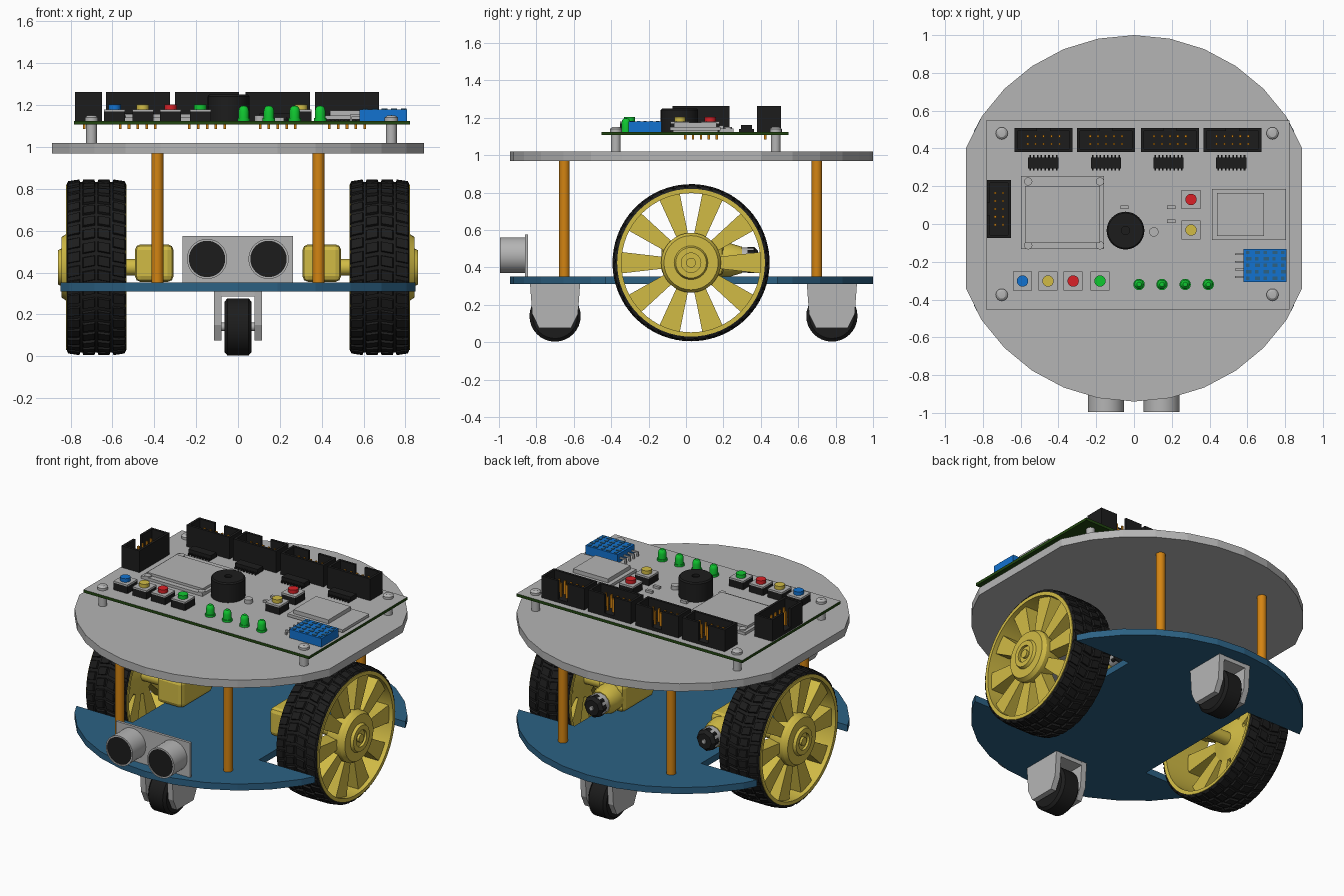
import bpy, bmesh, math
from mathutils import Matrix, Vector

if "Cube" in bpy.data.objects:
    bpy.data.objects.remove(bpy.data.objects["Cube"])

def material(name, rgb):
    m = bpy.data.materials.new(name)
    m.diffuse_color = (*rgb, 1)
    m.use_nodes = True
    m.node_tree.nodes["Principled BSDF"].inputs["Base Color"].default_value = m.diffuse_color
    return m

GREY = material("light grey", (.46, .46, .46))
BLACK = material("black", (.012, .012, .012))
YELLOW = material("yellow", (.64, .50, .06))
ORANGE = material("orange", (.65, .23, .006))
NAVY = material("steel blue", (.025, .12, .23))
BLUE = material("bright blue", (.006, .17, .63))
RED = material("red", (.70, .015, .02))
GREEN = material("green", (.005, .58, .03))
BOARD = material("dark green", (.015, .06, .005))

def finish(name, bm, mat, smooth=False, bevel=0):
    bmesh.ops.recalc_face_normals(bm, faces=bm.faces)
    me = bpy.data.meshes.new(name)
    bm.to_mesh(me)
    bm.free()
    me.materials.append(mat)
    if smooth:
        me.shade_smooth()
        me.set_sharp_from_angle(angle=math.radians(32))
    ob = bpy.data.objects.new(name, me)
    bpy.context.collection.objects.link(ob)
    if bevel:
        mod = ob.modifiers.new("bevel", 'BEVEL')
        mod.width, mod.segments = bevel, 2
    return ob

def box(bm, x, y, z):
    c = Vector([(a + b) / 2 for a, b in (x, y, z)])
    s = Matrix.Diagonal((x[1] - x[0], y[1] - y[0], z[1] - z[0], 1))
    bmesh.ops.create_cube(bm, size=1, matrix=Matrix.Translation(c) @ s)

def block(name, mat, *boxes, bevel=0):
    bm = bmesh.new()
    for b in boxes:
        box(bm, *b)
    return finish(name, bm, mat, bevel=bevel)

def prism(bm, pts, axis, a, b):
    # extrude a 2D outline along x or z
    put = (lambda p, h: (h, *p)) if axis == 'x' else (lambda p, h: (*p, h))
    f = bm.faces.new([bm.verts.new(put(p, a)) for p in pts])
    r = bmesh.ops.extrude_face_region(bm, geom=[f])
    d = Vector(put((0, 0), b - a))
    bmesh.ops.translate(bm, vec=d, verts=[v for v in r['geom'] if isinstance(v, bmesh.types.BMVert)])

def lathe(name, mat, pts, axis, loc, segs=24, ring=False):
    # revolve (radius, height) points about an axis through loc
    bm = bmesh.new()
    o = Vector(loc)
    rows = []
    for i in range(segs):
        t = 2 * math.pi * i / segs
        c, s = math.cos(t), math.sin(t)
        turn = {'x': lambda r, h: (h, r * c, r * s), 'y': lambda r, h: (r * s, h, r * c),
                'z': lambda r, h: (r * c, r * s, h)}[axis]
        rows.append([bm.verts.new(o + Vector(turn(r, h))) for r, h in pts])
    n = len(pts)
    for i in range(segs):
        p, q = rows[i], rows[(i + 1) % segs]
        for j in range(n if ring else n - 1):
            k = (j + 1) % n
            bm.faces.new((p[j], p[k], q[k], q[j]))
    bmesh.ops.remove_doubles(bm, verts=bm.verts, dist=1e-5)
    return finish(name, bm, mat, smooth=True)

def rod(name, mat, r, a, b, axis, loc, segs=24):
    return lathe(name, mat, [(0, a), (r, a), (r, b), (0, b)], axis, loc, segs)

# round decks, lower one notched for the wheels
R, CY = .97, .03
arc = lambda k: (R * math.sin(k * math.pi / 16), R * math.cos(k * math.pi / 16))
bm = bmesh.new()
prism(bm, [(max(-.89, min(.89, x)), y + CY) for x, y in map(arc, range(32))], 'z', .97, 1.02)
finish("upper_deck", bm, GREY)
half = [(-.45, .46), (-.848, .46)] + [arc(k) for k in range(-5, 6)] + [(.848, .46), (.45, .46)]
bm = bmesh.new()
prism(bm, [(x, CY + y) for x, y in half] + [(-x, CY - y) for x, y in half], 'z', .31, .352)
finish("lower_deck", bm, NAVY)
for x in (-.385, .385):
    for y in (-.65, .70):
        rod("deck_post", ORANGE, .028, .35, .972, 'z', (x, y, 0), 20)

# drive wheels and gear motors
WY, WZ = .027, .425
for s in (-1, 1):
    o = (0, WY, WZ)
    lathe("wheel_hub", YELLOW, [(r, s * h) for r, h in (
        (0, .49), (.04, .49), (.04, .68), (.13, .70), (.16, .78), (.16, .82), (.145, .843), (.09, .843),
        (.082, .86), (.052, .86), (.052, .845), (.026, .845), (.026, .86), (0, .86))], 'x', o, 32)
    lathe("wheel_rim", YELLOW, [(r, s * h) for r, h in (
        (.372, .535), (.395, .532), (.395, .823), (.372, .823))], 'x', o, 64, True)
    lathe("tyre", BLACK, [(r, s * h) for r, h in (
        (.39, .535), (.404, .54), (.408, .57), (.408, .785), (.404, .815), (.39, .82))], 'x', o, 72, True)
    bm = bmesh.new()
    for i in range(10):
        t = i * math.pi / 5
        c, n = math.cos(t), math.sin(t)
        pts = [(.12, -.028), (.38, -.058), (.38, .058), (.12, .028)]
        prism(bm, [(WY + u * c - v * n, WZ + u * n + v * c) for u, v in pts], 'x', s * .70, s * .795)
    finish("wheel_spokes", bm, YELLOW)
    # staggered slanted tread blocks
    bm = bmesh.new()
    step = 2 * math.pi / 38
    for i in range(38):
        for j, xc in enumerate((-.108, -.036, .036, .108)):
            t0 = (i + .5 * (j in (1, 2))) * step
            layers = []
            for r, k in ((.40, 1), (.420, .8)):
                ring = []
                for a, b in ((-1, -1), (1, -1), (1, 1), (-1, 1)):
                    x = xc + a * .033 * k
                    t = t0 + b * step * .40 * k + abs(x) * .45
                    rr = r - (.008 if abs(x) > .125 and k < 1 else 0)
                    ring.append(bm.verts.new((s * .677 + x, WY + rr * math.cos(t), WZ + rr * math.sin(t))))
                layers.append(ring)
            lo, hi = layers
            bm.faces.new(hi)
            for q in range(4):
                bm.faces.new((lo[q], lo[(q + 1) % 4], hi[(q + 1) % 4], hi[q]))
    finish("tyre_tread", bm, BLACK)
    xs = sorted((s * .308, s * .493))
    block("gearbox", YELLOW, (xs, (-.13, .2), (.355, .535)), bevel=.028)
    m = (s * .4, 0, .44)
    lathe("motor_neck", YELLOW, [(0, .18), (.088, .18), (.088, .24), (.07, .30), (0, .30)], 'y', m, 12)
    rod("motor_can", GREY, .066, .28, .36, 'y', m, 12)
    lathe("motor_end_cap", BLACK, [(0, .33), (.069, .33), (.069, .365), (.05, .385), (0, .385)], 'y', m, 8)
    rod("motor_shaft_tip", GREY, .014, .38, .395, 'y', m, 8)

# front and rear casters
for yc in (-.70, .78):
    lathe("caster_wheel", BLACK, [(0, -.065), (.12, -.065), (.137, -.05), (.137, .05), (.12, .065), (0, .065)],
          'x', (0, yc, .14), 32)
    bm = bmesh.new()
    side = [(-.134, .311), (-.122, .15), (-.085, .075), (.085, .075), (.122, .15), (.134, .311)]
    for s in (-1, 1):
        prism(bm, [(yc + u, v) for u, v in side], 'x', s * .078, s * .115)
    box(bm, (-.08, .08), (yc - .132, yc + .132), (.285, .311))
    finish("caster_bracket", bm, GREY)
    rod("caster_axle", GREY, .02, -.1, .1, 'x', (0, yc, .14), 12)

# distance sensor
block("sensor_board", GREY, ((-.265, .262), (-.862, -.845), (.35, .575)))
for x in (-.148, .146):
    lathe("sensor_barrel", GREY, [(0, -.85), (.096, -.85), (.096, -.995), (.087, -.995), (.087, -.98), (0, -.98)],
          'y', (x, 0, .465), 32)
    rod("sensor_mesh", BLACK, .087, -.98, -.99, 'y', (x, 0, .465), 32)

# circuit board, grey on top
T = 1.125
pcb = block("circuit_board", BOARD, ((-.783, .822), (-.453, .547), (1.107, T)))
pcb.data.materials.append(GREY)
for f in pcb.data.polygons:
    f.material_index = int(f.normal.z > .5)
for x in (-.70, .733):
    for y in (-.375, .48):
        rod("board_standoff", GREY, .026, 1.015, 1.11, 'z', (x, y, 0), 16)
        lathe("board_screw", GREY, [(.032, T - .005), (.032, 1.14), (.02, 1.15), (0, 1.152)], 'z', (x, y, 0), 16)

# shrouded pin headers, keyed on the outer side
def header(x, y, turn):
    w, d, t, top = .153, .064, .016, 1.264
    shell = block("header_shroud", BLACK,
                  ((-w, w), (-d, d), (T, 1.145)), ((-w, w), (-d, -d + t), (T, top)),
                  ((-w, -w + t), (-d, d), (T, top)), ((w - t, w), (-d, d), (T, top)),
                  ((-w, -.034), (d - t, d), (T, top)), ((.034, w), (d - t, d), (T, top)))
    pins = block("header_pins", ORANGE, *[((px - .006, px + .006), (py - .006, py + .006), (1.085, 1.23))
                 for px in [(i - 2) * .042 for i in range(5)] for py in (-.02, .02)])
    for ob in (shell, pins):
        ob.data.transform(Matrix.Translation((x, y, 0)) @ Matrix.Rotation(turn, 4, 'Z'))

for x in (-.479, -.148, .19, .521):
    header(x, .444, 0)
header(-.714, .08, math.pi / 2)

# driver chips with legs
for x in (-.48, -.148, .183, .515):
    block("chip_body", BLACK, ((x - .08, x + .08), (.295, .352), (T + .005, 1.16)))
    block("chip_legs", BLACK, *[((x + (i - 3.5) * .02 - .004, x + (i - 3.5) * .02 + .004), (.283, .364), (T, 1.14))
                               for i in range(8)])

# flat plug-in modules
block("display_module", GREY, ((-.598, -.16), (-.132, .254), (T, 1.142)), ((-.577, -.18), (-.10, .20), (1.142, 1.158)))
for x in (-.56, -.18):
    for y in (-.113, .225):
        rod("display_screw", GREY, .022, 1.14, 1.15, 'z', (x, y, 0), 12)
block("radio_module", GREY, ((.413, .804), (-.085, .185), (1.132, 1.15)), ((.44, .688), (-.064, .164), (1.15, 1.175)),
      ((.76, .79), (-.07, .17), (T, 1.14)))

# buzzer
lathe("buzzer", BLACK, [(.1, T), (.1, 1.242), (.093, 1.25), (.022, 1.25), (.022, 1.235), (0, 1.235)],
      'z', (-.045, -.035, 0), 32)

# push buttons
for x, y, mat in ((-.59, -.302, BLUE), (-.455, -.302, YELLOW), (-.322, -.302, RED), (-.18, -.302, GREEN),
                  (.302, .13, RED), (.302, -.032, YELLOW)):
    h = .05
    block("button_base", BLACK, ((x - h, x + h), (y - h, y + h), (T, 1.17)))
    block("button_plate", GREY, ((x - h, x + h), (y - h, y + h), (1.17, 1.18)))
    rod("button_cap", mat, .03, 1.178, 1.203, 'z', (x, y, 0), 20)

# indicator lights
for x in (.027, .148, .271, .393):
    lathe("indicator_light", GREEN, [(.03, T), (.03, 1.138), (.025, 1.138), (.025, 1.172), (.021, 1.187),
                                     (.012, 1.196), (0, 1.198)], 'z', (x, -.32, 0), 20)

# blue climate sensor with slotted lid and side pins
block("climate_sensor", BLUE, ((.58, .808), (-.307, -.132), (T, 1.18)))
block("climate_sensor_slots", NAVY, *[
    ((.594 + i * .046, .612 + i * .046 + .01 * ((i + j) % 2)), (-.296 + j * .034, -.278 + j * .034), (1.179, 1.183))
    for i in range(5) for j in range(5)])
block("climate_sensor_pins", GREY, *[((.535, .58), (y - .005, y + .005), (1.145, 1.155)) for y in (-.28, -.24, -.20, -.16)],
      *[((.535, .545), (y - .005, y + .005), (T, 1.155)) for y in (-.28, -.24, -.20, -.16)])

# tiny surface parts
block("small_resistors", GREY, *[((x - .022, x + .022), (y - .009, y + .009), (T, 1.14))
                                 for x, y in ((-.05, .088), (.197, .088), (.197, .015))])
rod("crystal_can", GREY, .025, T, 1.15, 'z', (.105, -.042, 0), 16)
